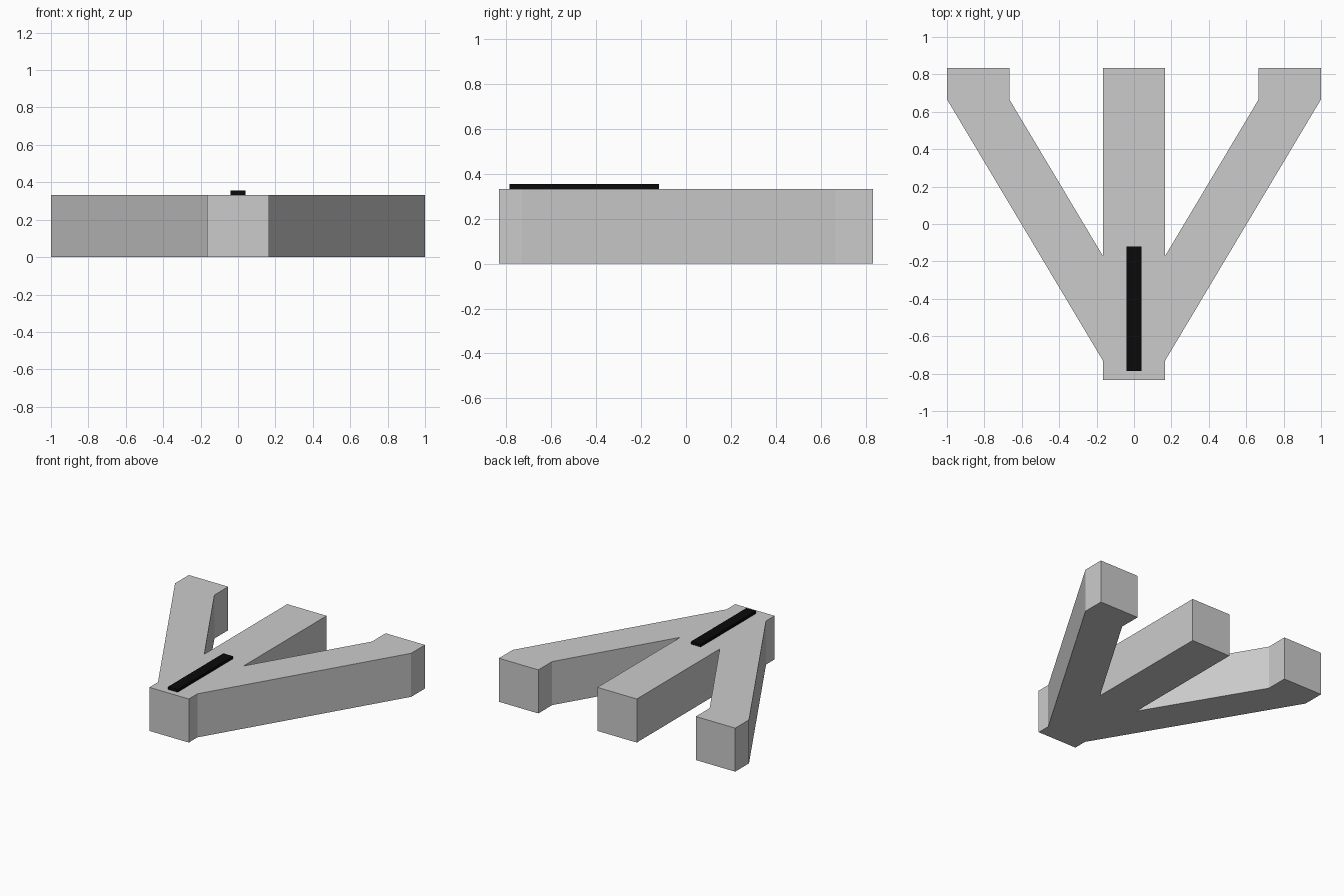
import bpy, bmesh

if "Cube" in bpy.data.objects:
    bpy.data.objects.remove(bpy.data.objects["Cube"])


def extrude_profile(name, points, z0, z1):
    """Closed solid from an XY outline (counter-clockwise)."""
    bm = bmesh.new()
    face = bm.faces.new([bm.verts.new((x, y, z0)) for x, y in points])
    top = bmesh.ops.extrude_face_region(bm, geom=[face], use_keep_orig=True)["geom"]
    verts = [g for g in top if isinstance(g, bmesh.types.BMVert)]
    bmesh.ops.translate(bm, verts=verts, vec=(0, 0, z1 - z0))
    bmesh.ops.recalc_face_normals(bm, faces=bm.faces)
    mesh = bpy.data.meshes.new(name)
    bm.to_mesh(mesh)
    bm.free()
    obj = bpy.data.objects.new(name, mesh)
    bpy.context.collection.objects.link(obj)
    return obj


H = 1 / 3    # body height
W = 1 / 6    # half width of the middle prong
L = 5 / 6    # half length

# Three-way track body: right half of the outline, mirrored to the left
right = [(W, -L), (W, -0.73), (1, 2 / 3), (1, L),
         (2 / 3, L), (2 / 3, 2 / 3), (W, -0.17), (W, L)]
left = [(-x, y) for x, y in reversed(right)]
extrude_profile("three_way_body", right + left, 0, H)

# Black raised marker strip on the stem
s = 0.04
strip = extrude_profile("marker_strip",
                        [(-s, -0.787), (s, -0.787), (s, -0.12), (-s, -0.12)],
                        H, 0.355)
black = bpy.data.materials.new("black")
black.diffuse_color = (0.003, 0.003, 0.003, 1)
black.use_nodes = True
black.node_tree.nodes["Principled BSDF"].inputs["Base Color"].default_value = black.diffuse_color
strip.data.materials.append(black)
